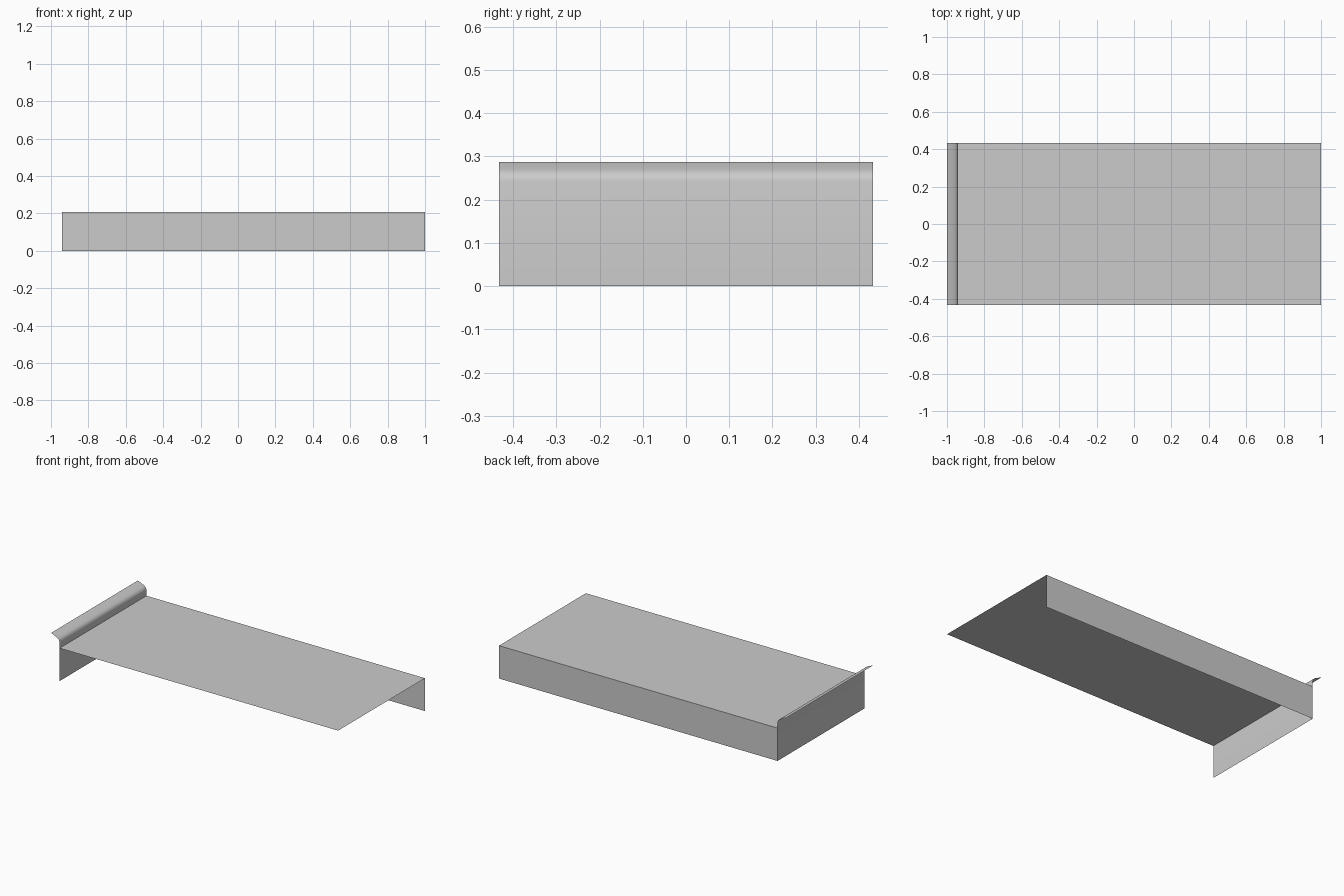
import bpy
import bmesh

cube = bpy.data.objects.get("Cube")
if cube:
    bpy.data.objects.remove(cube, do_unlink=True)

GREY = (0.6, 0.6, 0.6, 1.0)
metal = bpy.data.materials.new("plain_grey")
metal.use_nodes = True
metal.diffuse_color = GREY
metal.node_tree.nodes["Principled BSDF"].inputs["Base Color"].default_value = GREY

LEFT, RIGHT, HALF_DEPTH, TOP = 1.0, -0.94, 0.432, 0.207


def sheet(name, path, sweep, smooth=False):
    """Sweep an open path along a vector to make a thin sheet."""
    bm = bmesh.new()
    verts = [bm.verts.new(p) for p in path]
    edges = [bm.edges.new(pair) for pair in zip(verts, verts[1:])]
    swept = bmesh.ops.extrude_edge_only(bm, edges=edges)["geom"]
    moved = [g for g in swept if isinstance(g, bmesh.types.BMVert)]
    bmesh.ops.translate(bm, verts=moved, vec=sweep)
    # Face the sheet towards the upper, outer side
    for face in bm.faces:
        face.normal_update()
        if face.normal.x + face.normal.y + face.normal.z < 0:
            face.normal_flip()
    mesh = bpy.data.meshes.new(name)
    bm.to_mesh(mesh)
    bm.free()
    mesh.materials.append(metal)
    obj = bpy.data.objects.new(name, mesh)
    bpy.context.collection.objects.link(obj)
    if smooth:
        mesh.shade_smooth()
    return obj


across = (0, 2 * HALF_DEPTH, 0)

# Flat shelf surface
sheet("top_panel", [(RIGHT, -HALF_DEPTH, TOP), (LEFT, -HALF_DEPTH, TOP)], across)

# Vertical skirt along the back
sheet("back_panel", [(RIGHT, HALF_DEPTH, 0), (LEFT, HALF_DEPTH, 0)], (0, 0, TOP))

# End panel that rises past the shelf and rolls outwards into a lip
profile = [(RIGHT, 0), (RIGHT, 0.242), (-0.942, 0.252), (-0.947, 0.260),
           (-0.954, 0.266), (-0.963, 0.271), (-0.98, 0.279), (-1.0, 0.287)]
sheet("end_panel_with_lip", [(x, -HALF_DEPTH, z) for x, z in profile], across, smooth=True)
